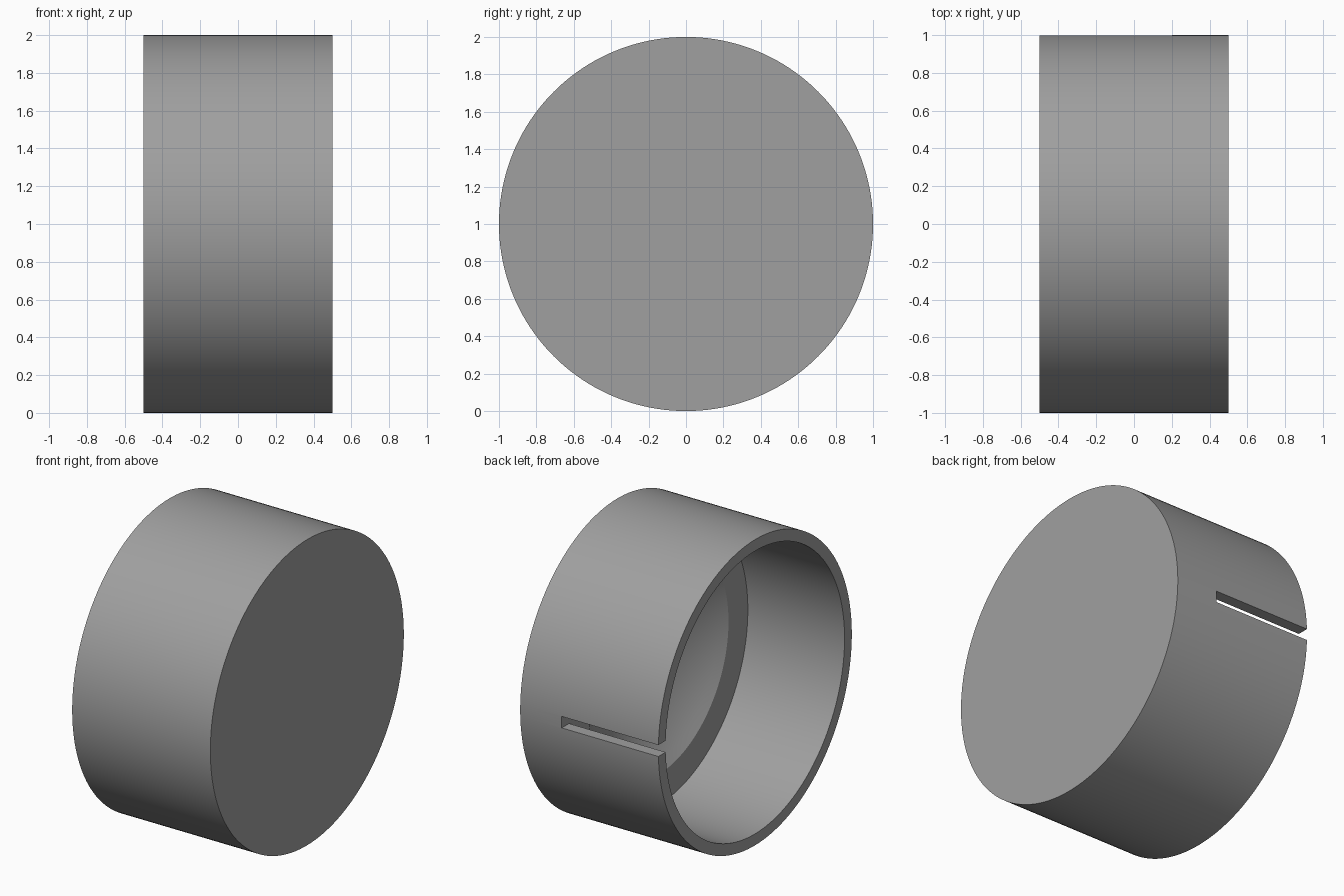
import bpy, bmesh, math
from mathutils import Matrix

if "Cube" in bpy.data.objects:
    bpy.data.objects.remove(bpy.data.objects["Cube"])

SEGMENTS = 160
OUTER, INNER, DISH = 1.0, 0.925, 0.725      # radii
OPEN, LEDGE, CLOSED = -0.5, 0.2, 0.5        # positions along x
DISH_DEPTH = 0.225
SLOT_WIDTH = 0.075

grey = bpy.data.materials.new("grey")
grey.diffuse_color = (0.35, 0.35, 0.35, 1)
grey.use_nodes = True
grey.node_tree.nodes["Principled BSDF"].inputs["Base Color"].default_value = grey.diffuse_color

# Cap half section as (x, radius): outer face, wall, rim, bore, ledge, concave dish
profile = [(CLOSED, 0), (CLOSED, OUTER), (OPEN, OUTER), (OPEN, INNER), (LEDGE, INNER)]
sphere_r = (DISH ** 2 + DISH_DEPTH ** 2) / (2 * DISH_DEPTH)
sphere_x = LEDGE + DISH_DEPTH - sphere_r
half_angle = math.asin(DISH / sphere_r)
for i in range(13):
    a = half_angle * (1 - i / 12)
    profile.append((sphere_x + sphere_r * math.cos(a), sphere_r * math.sin(a)))

# Revolve the section about the x axis
bm = bmesh.new()
verts = [bm.verts.new((x, 0, r)) for x, r in profile]
edges = [bm.edges.new(pair) for pair in zip(verts, verts[1:])]
bmesh.ops.spin(bm, geom=verts + edges, cent=(0, 0, 0), axis=(1, 0, 0),
               angle=math.tau, steps=SEGMENTS, use_merge=True)
bmesh.ops.remove_doubles(bm, verts=bm.verts, dist=1e-5)
bmesh.ops.recalc_face_normals(bm, faces=bm.faces)
bmesh.ops.translate(bm, verts=bm.verts, vec=(0, 0, 1))
mesh = bpy.data.meshes.new("cap")
bm.to_mesh(mesh)
bm.free()
mesh.materials.append(grey)
cap = bpy.data.objects.new("cap", mesh)
bpy.context.collection.objects.link(cap)

# Slot through the back wall, from the open rim to the ledge
bm = bmesh.new()
x0, x1, y0, y1 = OPEN - 0.1, LEDGE, 0.8, 1.1
bmesh.ops.create_cube(bm, size=1, matrix=Matrix.Translation(((x0 + x1) / 2, (y0 + y1) / 2, 1))
                      @ Matrix.Diagonal((x1 - x0, y1 - y0, SLOT_WIDTH, 1)))
mesh = bpy.data.meshes.new("slot_cutter")
bm.to_mesh(mesh)
bm.free()
mesh.materials.append(grey)
cutter = bpy.data.objects.new("slot_cutter", mesh)
bpy.context.collection.objects.link(cutter)

cut = cap.modifiers.new("slot", 'BOOLEAN')
cut.operation = 'DIFFERENCE'
cut.solver = 'EXACT'
cut.object = cutter
bpy.context.view_layer.objects.active = cap
cap.select_set(True)
bpy.ops.object.modifier_apply(modifier=cut.name)
bpy.data.objects.remove(cutter)

# Smooth the round walls, keep the rims sharp
bpy.ops.object.shade_smooth_by_angle(angle=math.radians(25))
